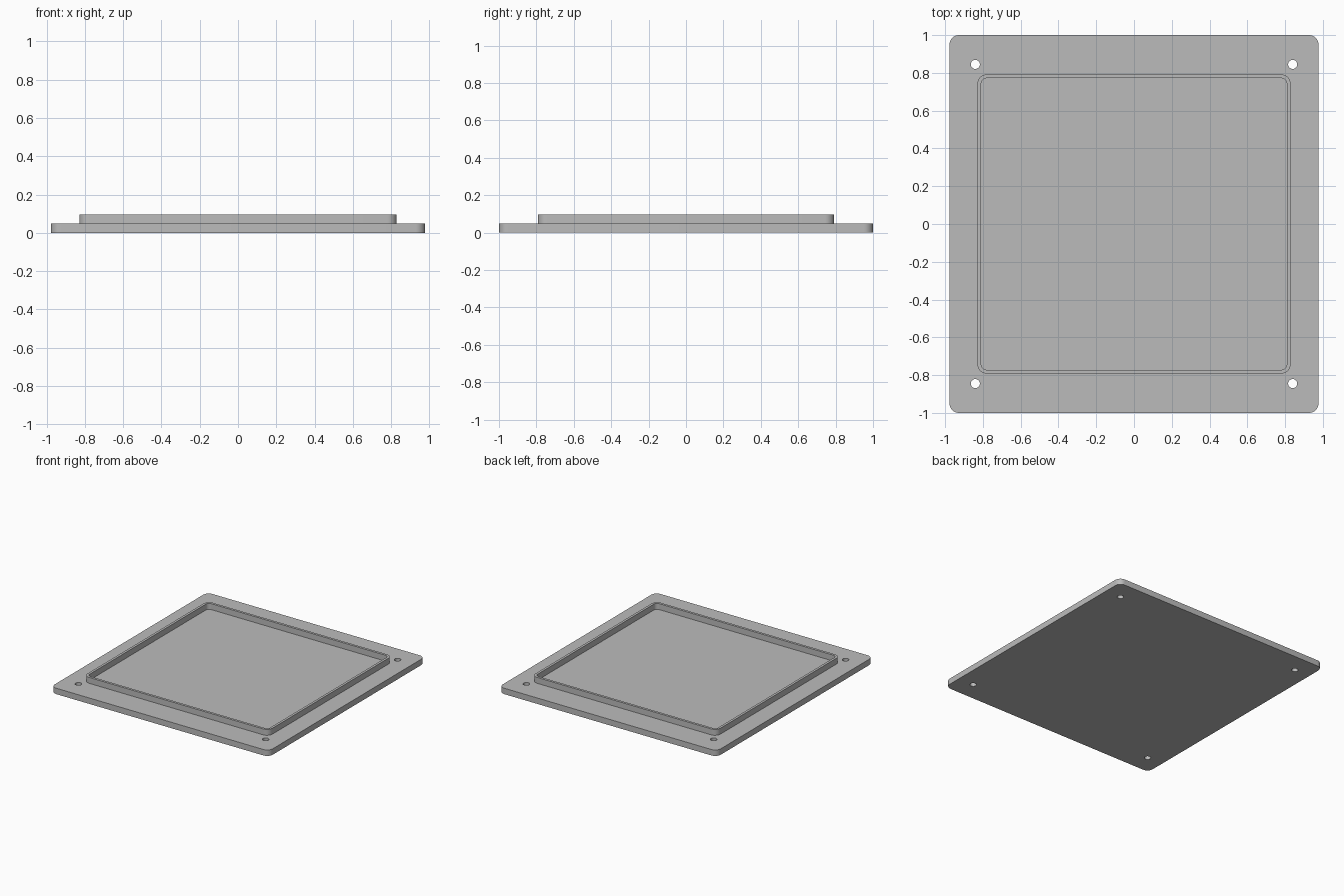
import bpy
import math

if "Cube" in bpy.data.objects:
    bpy.data.objects.remove(bpy.data.objects["Cube"])

grey = bpy.data.materials.new("mid_grey")
grey.diffuse_color = (0.5, 0.5, 0.5, 1)
grey.use_nodes = True
grey.node_tree.nodes["Principled BSDF"].inputs["Base Color"].default_value = grey.diffuse_color


def rounded_rect(hx, hy, r, n=8):
    """Outline of a rectangle with rounded corners."""
    pts = []
    for k, (sx, sy) in enumerate([(1, 1), (-1, 1), (-1, -1), (1, -1)]):
        for i in range(n + 1):
            a = math.pi / 2 * (k + i / n)
            pts.append((sx * (hx - r) + r * math.cos(a),
                        sy * (hy - r) + r * math.sin(a)))
    return pts


def circle(cx, cy, r, n=32):
    return [(cx + r * math.cos(2 * math.pi * i / n),
             cy + r * math.sin(2 * math.pi * i / n)) for i in range(n)]


def slab(name, outlines, z0, z1):
    """Extrude a flat profile; inner outlines become openings."""
    curve = bpy.data.curves.new(name, 'CURVE')
    curve.dimensions = '2D'
    curve.fill_mode = 'BOTH'
    curve.extrude = (z1 - z0) / 2
    for pts in outlines:
        s = curve.splines.new('POLY')
        s.points.add(len(pts) - 1)
        for p, (x, y) in zip(s.points, pts):
            p.co = (x, y, 0, 1)
        s.use_cyclic_u = True
    curve.materials.append(grey)
    ob = bpy.data.objects.new(name, curve)
    ob.location.z = (z0 + z1) / 2
    bpy.context.collection.objects.link(ob)
    bpy.ops.object.select_all(action='DESELECT')
    ob.select_set(True)
    bpy.context.view_layer.objects.active = ob
    bpy.ops.object.convert(target='MESH')
    # weld the caps to the walls so the solid is closed
    bpy.ops.object.mode_set(mode='EDIT')
    bpy.ops.mesh.select_all(action='SELECT')
    bpy.ops.mesh.remove_doubles(threshold=0.0001)
    bpy.ops.mesh.normals_make_consistent(inside=False)
    bpy.ops.object.mode_set(mode='OBJECT')
    bpy.ops.object.shade_smooth_by_angle(angle=math.radians(30))


# Base plate with four screw holes
holes = [circle(sx * 0.84, sy * 0.845, 0.024) for sx in (-1, 1) for sy in (-1, 1)]
slab("base_plate", [rounded_rect(0.977, 1.0, 0.05)] + holes, 0, 0.048)

# Raised locating rim
slab("raised_rim", [rounded_rect(0.829, 0.792, 0.05),
                    rounded_rect(0.809, 0.772, 0.03)], 0.048, 0.096)
